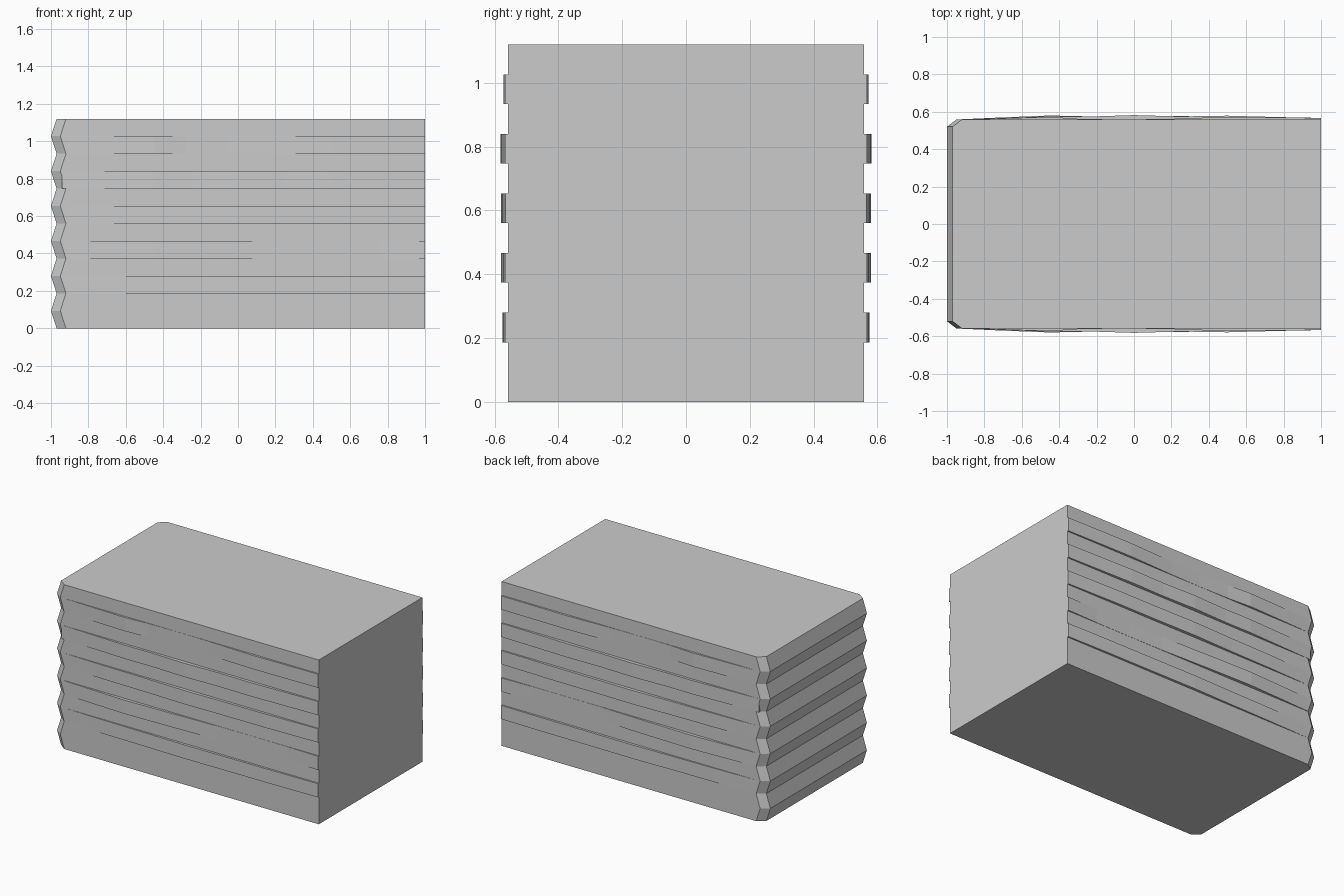
import bpy, bmesh

if "Cube" in bpy.data.objects:
    bpy.data.objects.remove(bpy.data.objects["Cube"])

H, W = 1.12, 0.558
STEP = H / 12


def loft(name, rings):
    """Join equal-sized point rings into a capped solid."""
    bm = bmesh.new()
    rows = [[bm.verts.new(p) for p in ring] for ring in rings]
    n = len(rows[0])
    for a, b in zip(rows, rows[1:]):
        for i in range(n):
            j = (i + 1) % n
            bm.faces.new((a[i], a[j], b[j], b[i]))
    bm.faces.new(rows[0])
    bm.faces.new(rows[-1])
    bmesh.ops.recalc_face_normals(bm, faces=bm.faces)
    mesh = bpy.data.meshes.new(name)
    bm.to_mesh(mesh)
    bm.free()
    obj = bpy.data.objects.new(name, mesh)
    bpy.context.collection.objects.link(obj)
    return obj


# Main block with a zigzag, chamfered left end
rings = []
for k in range(13):
    x = -1.0 if k % 2 else -0.97
    z = k * STEP
    c = 0.52
    rings.append([(1, -W, z), (1, W, z), (x + 0.05, W, z),
                  (x, c, z), (x, -c, z), (x + 0.05, -W, z)])
loft("block", rings)

# Thin wavy strips on both long sides: (x, height above the wall)
wave = [(-0.94, 0.0), (-0.6, 0.012), (-0.45, 0.018), (-0.25, 0.016),
        (0, 0.024), (0.25, 0.017), (0.5, 0.021), (0.75, 0.014), (1, 0.009)]
wave_b = [(-0.92, 0.0), (-0.6, 0.010), (-0.3, 0.014), (0, 0.022),
          (0.3, 0.018), (0.6, 0.017), (1, 0.008)]
low = [(-0.92, 0.0), (-0.6, 0.008), (-0.3, 0.012), (0, 0.018),
       (0.4, 0.015), (0.7, 0.014), (1, 0.009)]
gap_right = [(-0.92, 0.002), (-0.7, 0.012), (-0.45, 0.022), (-0.1, 0.014),
             (0.25, 0.002), (0.5, 0.001), (0.76, 0.002), (1, 0.009)]
gap_middle = [(-0.92, 0.0), (-0.6, 0.010), (-0.45, 0.015), (-0.28, 0.003),
              (-0.05, 0.001), (0.17, 0.003), (0.5, 0.015), (1, 0.009)]
for i, prof in enumerate([low, gap_right, wave_b, wave, gap_middle]):
    z0 = STEP * (2 + 2 * i)
    z1 = z0 + STEP
    for side, label in ((-1, "front"), (1, "back")):
        loft(f"{label}_strip_{i + 1}",
             [[(x, side * (W - 0.02), z0), (x, side * (W + h), z0),
               (x, side * (W + h), z1), (x, side * (W - 0.02), z1)]
              for x, h in prof])
